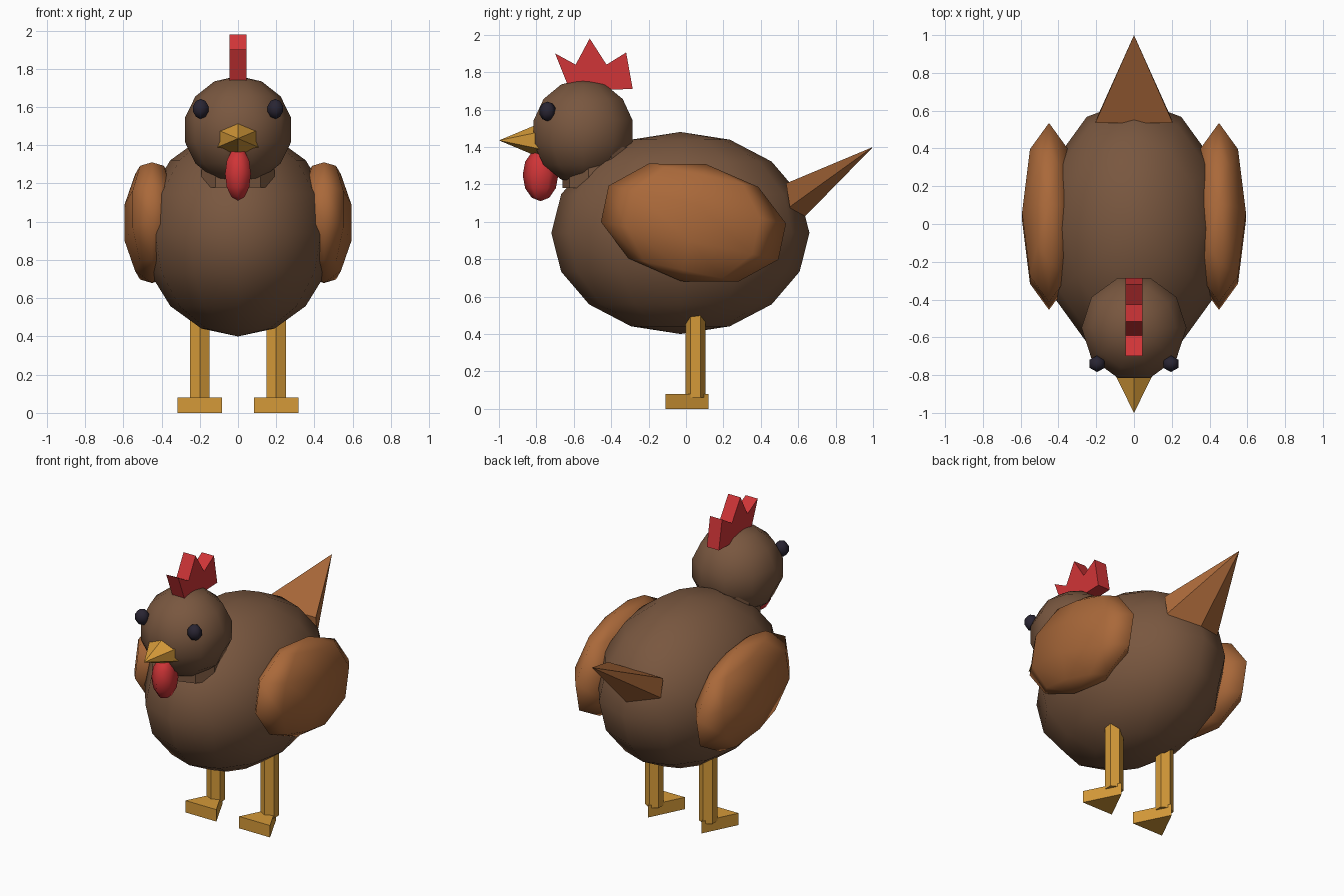
import bpy, bmesh, math
from mathutils import Matrix, Vector

if "Cube" in bpy.data.objects:
    bpy.data.objects.remove(bpy.data.objects["Cube"])


def material(name, rgb):
    m = bpy.data.materials.new(name)
    m.diffuse_color = (*rgb, 1)
    m.use_nodes = True
    m.node_tree.nodes["Principled BSDF"].inputs["Base Color"].default_value = m.diffuse_color
    return m


BROWN = material("brown_feathers", (0.19, 0.095, 0.05))
RUST = material("rust_feathers", (0.40, 0.14, 0.042))
YELLOW = material("yellow_horn", (0.66, 0.32, 0.04))
RED = material("red_skin", (0.63, 0.035, 0.038))
BLACK = material("dark_eye", (0.022, 0.018, 0.032))


def finish(bm, name, mat, smooth=False):
    bmesh.ops.recalc_face_normals(bm, faces=bm.faces)
    me = bpy.data.meshes.new(name)
    for f in bm.faces:
        f.smooth = smooth
    bm.to_mesh(me)
    bm.free()
    me.materials.append(mat)
    ob = bpy.data.objects.new(name, me)
    bpy.context.collection.objects.link(ob)
    return ob


def ellipsoid(name, mat, loc, radii, segs, rings, tilt=0, spin=0):
    bm = bmesh.new()
    bmesh.ops.create_uvsphere(bm, u_segments=segs, v_segments=rings, radius=1)
    bm.transform(Matrix.Translation(loc) @ Matrix.Rotation(math.radians(tilt), 4, 'X')
                 @ Matrix.Diagonal((*radii, 1)) @ Matrix.Rotation(math.radians(spin), 4, 'Z'))
    return finish(bm, name, mat, True)


def cone(name, mat, loc, radii, sides, top=1.0, tilt=0):
    """Prism (top=1) or pyramid (top=0); radii = x, y, height."""
    bm = bmesh.new()
    bmesh.ops.create_cone(bm, cap_ends=True, segments=sides, radius1=1, radius2=top, depth=1)
    bmesh.ops.remove_doubles(bm, verts=bm.verts, dist=1e-5)
    bm.transform(Matrix.Translation(loc) @ Matrix.Rotation(math.radians(tilt), 4, 'X')
                 @ Matrix.Diagonal((*radii, 1)))
    return finish(bm, name, mat)


# Body, neck and head
ellipsoid("body", BROWN, (0, -0.03, 0.94), (0.5, 0.69, 0.54), 12, 8)
cone("neck", BROWN, (0, -0.46, 1.29), (0.2, 0.2, 0.22), 10)
ellipsoid("head", BROWN, (0, -0.55, 1.48), (0.285, 0.285, 0.282), 10, 7, spin=90)

# Beak and wattle
cone("beak", YELLOW, (0, -0.86, 1.435), (0.16, 0.117, 0.28), 6, top=0, tilt=90)
ellipsoid("wattle", RED, (0, -0.778, 1.25), (0.078, 0.095, 0.14), 6, 6)

# Comb: zigzag side profile extruded across x
profile = [(-0.70, 1.90), (-0.59, 1.84), (-0.515, 1.98), (-0.425, 1.84),
           (-0.32, 1.905), (-0.285, 1.71), (-0.62, 1.70)]
bm = bmesh.new()
face = bm.faces.new([bm.verts.new((-0.045, y, z)) for y, z in profile])
ext = bmesh.ops.extrude_face_region(bm, geom=[face], use_keep_orig=True)
bmesh.ops.translate(bm, vec=(0.09, 0, 0),
                    verts=[g for g in ext["geom"] if isinstance(g, bmesh.types.BMVert)])
finish(bm, "comb", RED)

# Tail: keeled pyramid with a flat top
bm = bmesh.new()
base = [(-0.205, 0.535, 1.205), (0.205, 0.535, 1.205), (0.2, 0.555, 1.08),
        (0, 0.55, 0.94), (-0.2, 0.555, 1.08)]
ring = [bm.verts.new(p) for p in base]
tip = bm.verts.new((0, 1.0, 1.4))
bm.faces.new(ring)
for a, b in zip(ring, ring[1:] + ring[:1]):
    bm.faces.new((a, b, tip))
finish(bm, "tail", RUST)

# Paired parts
for side, s in (("left", -1), ("right", 1)):
    ellipsoid(side + "_wing", RUST, (0.45 * s, 0.04, 0.995), (0.15, 0.51, 0.32), 8, 5, tilt=-12)
    ellipsoid(side + "_eye", BLACK, (0.195 * s, -0.74, 1.59), (0.048, 0.046, 0.052), 6, 5)
    cone(side + "_leg", YELLOW, (0.2 * s, 0.05, 0.31), (0.058, 0.053, 0.5), 6)
    # Foot: triangular slab, flat edge forward
    cone(side + "_foot", YELLOW, (0.2 * s, -0.033, 0.04), (0.133, 0.153, 0.08), 3)
